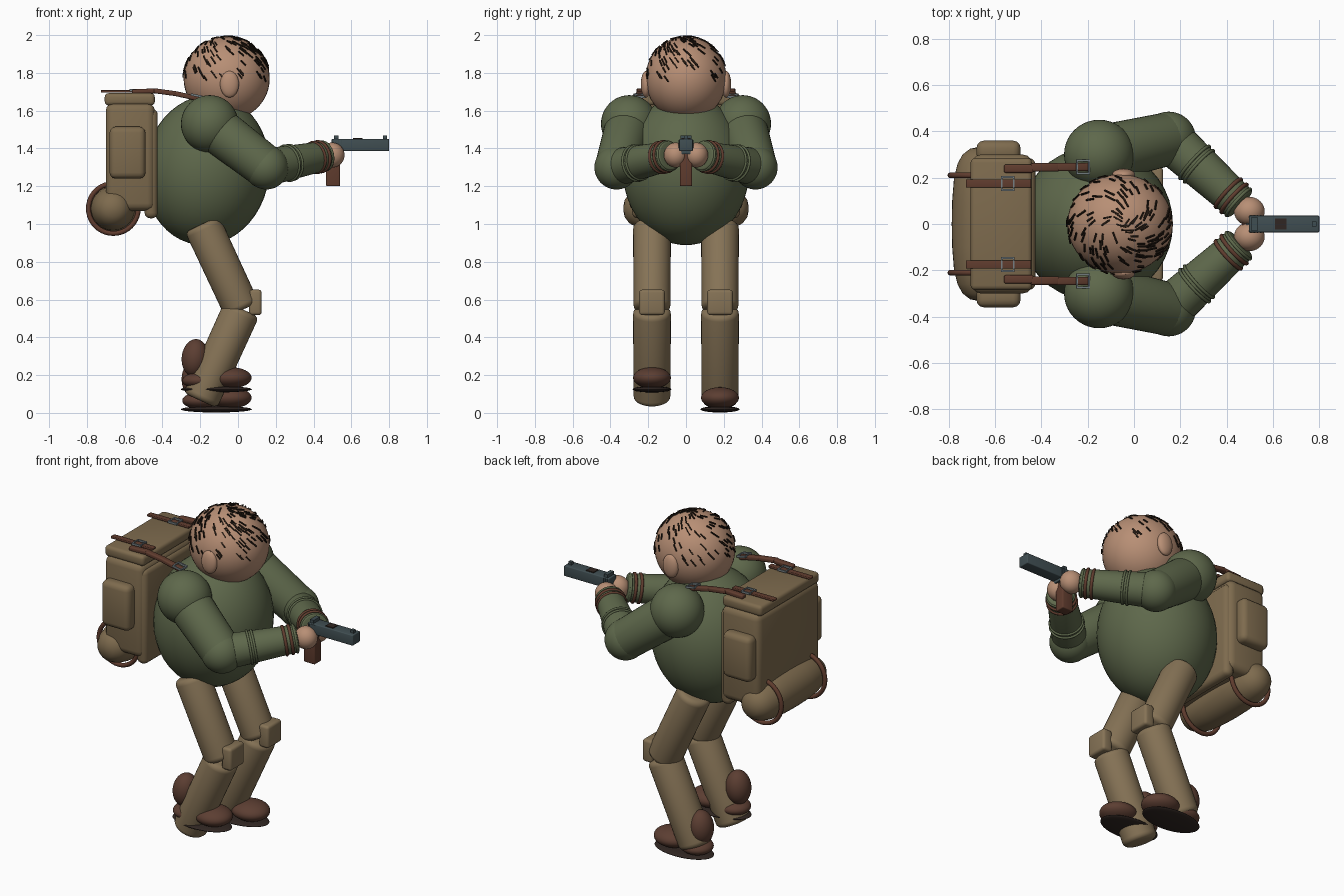
import bpy, bmesh, math, random
from mathutils import Vector, Matrix

cube = bpy.data.objects.get("Cube")
if cube:
    bpy.data.objects.remove(cube, do_unlink=True)
random.seed(4)


def material(name, r, g, b):
    m = bpy.data.materials.new(name)
    col = [(c / 255 / 12.92 if c < 11 else ((c / 255 + 0.055) / 1.055) ** 2.4) for c in (r, g, b)] + [1]
    m.use_nodes = True
    m.diffuse_color = col
    m.node_tree.nodes["Principled BSDF"].inputs["Base Color"].default_value = col
    return m


SKIN = material("skin", 184, 143, 117)
GREEN = material("sweater_green", 94, 104, 75)
KHAKI = material("khaki_cloth", 134, 115, 86)
PACK = material("canvas", 126, 107, 78)
BOOT = material("boot_brown", 92, 62, 50)
SOLE = material("sole_dark", 48, 38, 34)
LEATHER = material("leather", 96, 60, 46)
GUN = material("gunmetal", 64, 78, 82)
STEEL = material("buckle_steel", 118, 128, 132)
HAIR = material("hair_dark", 36, 26, 18)


def finish(name, bm, mat):
    me = bpy.data.meshes.new(name)
    bm.to_mesh(me)
    bm.free()
    me.materials.append(mat)
    ob = bpy.data.objects.new(name, me)
    bpy.context.collection.objects.link(ob)
    bpy.ops.object.select_all(action="DESELECT")
    ob.select_set(True)
    bpy.context.view_layer.objects.active = ob
    bpy.ops.object.shade_smooth_by_angle(angle=math.radians(35))
    return ob


def place(loc, tilt=0.0):
    return Matrix.Translation(loc) @ Matrix.Rotation(tilt, 4, "Y")


def ball(name, loc, radii, mat, tilt=0.0):
    bm = bmesh.new()
    bmesh.ops.create_uvsphere(bm, u_segments=40, v_segments=24, radius=1,
                              matrix=place(loc, tilt) @ Matrix.Diagonal((*radii, 1)))
    return finish(name, bm, mat)


def box(name, loc, size, mat, bevel=0.0, tilt=0.0):
    bm = bmesh.new()
    bmesh.ops.create_cube(bm, size=1, matrix=place(loc, tilt) @ Matrix.Diagonal((*size, 1)))
    if bevel:
        bmesh.ops.bevel(bm, geom=bm.edges[:], offset=bevel, segments=3, profile=0.5, affect="EDGES")
    return finish(name, bm, mat)


def spin(name, a, b, profile, mat, steps=36):
    """Turn (distance, radius) points around the axis from a to b."""
    a, b = Vector(a), Vector(b)
    mat4 = Matrix.Translation(a) @ (b - a).to_track_quat("Z", "Y").to_matrix().to_4x4()
    bm = bmesh.new()
    rings = [[bm.verts.new(mat4 @ Vector((r * math.cos(k * math.tau / steps),
                                          r * math.sin(k * math.tau / steps), d)))
              for k in range(steps)] for d, r in profile]
    for lo, hi in zip(rings, rings[1:]):
        for k in range(steps):
            n = (k + 1) % steps
            bm.faces.new((lo[k], lo[n], hi[n], hi[k]))
    bm.faces.new(rings[0][::-1])
    bm.faces.new(rings[-1])
    return finish(name, bm, mat)


def limb(name, a, b, r1, r2, mat, edge=0.03):
    """Tapered tube with rounded rims."""
    length = (Vector(b) - Vector(a)).length
    soft = [(edge * (1 - math.cos(t)), edge * (1 - math.sin(t))) for t in (0, 0.4, 0.8, 1.2, math.pi / 2)]
    prof = [(d, r1 - cut) for d, cut in soft] + [(length - d, r2 - cut) for d, cut in reversed(soft)]
    return spin(name, a, b, prof, mat)


def ring(name, loc, axis, radius, thick, mat):
    axis = Vector(axis)
    bpy.ops.mesh.primitive_torus_add(major_radius=radius, minor_radius=thick, major_segments=40,
                                     minor_segments=10, location=loc,
                                     rotation=axis.to_track_quat("Z", "Y").to_euler())
    ob = bpy.context.object
    ob.name = name
    ob.data.materials.append(mat)
    bpy.ops.object.shade_smooth()


def strap(name, pts, width, thick, mat):
    """Flat band following points in the x-z plane at a fixed y."""
    for i, (p, q) in enumerate(zip(pts, pts[1:])):
        p, q = Vector(p), Vector(q)
        d = q - p
        box(f"{name}_{i}", (p + q) / 2, (d.length + 0.012, width, thick), mat, thick * 0.3,
            -math.atan2(d.z, d.x))


def buckle(name, x, y, z, tilt=0.0):
    for s in (-1, 1):
        box(name + "_bar", (x + s * 0.026, y, z - s * 0.026 * math.sin(tilt)), (0.008, 0.06, 0.012), STEEL, 0, tilt)
        box(name + "_side", (x, y + s * 0.028, z), (0.06, 0.008, 0.012), STEEL, 0, tilt)


# Torso and head
ball("torso", (-0.165, 0, 1.285), (0.332, 0.335, 0.398), GREEN, math.radians(8))
HEAD, HEAD_R = Vector((-0.06, 0, 1.77)), Vector((0.228, 0.215, 0.222))
ball("head", HEAD, HEAD_R, SKIN)

# Short hair strands swirling out from the crown
bm = bmesh.new()
for i in range(170):
    theta = math.acos(1 - random.random() * 1.02)
    phi = random.uniform(0, math.tau)
    if theta > 1.2 and math.cos(phi) > 0.2 and random.random() < 0.6:
        continue
    n = Vector((math.sin(theta) * math.cos(phi), math.sin(theta) * math.sin(phi), math.cos(theta)))
    down = Vector((math.cos(theta) * math.cos(phi), math.cos(theta) * math.sin(phi), -math.sin(theta)))
    t = (down + 0.8 * n.cross(down)).normalized()
    frame = Matrix((t, n.cross(t), n)).transposed().to_4x4()
    pos = HEAD + Vector(n * HEAD_R for n, HEAD_R in zip(n, HEAD_R)) + n * 0.003
    bmesh.ops.create_cube(bm, size=1, matrix=Matrix.Translation(pos) @ frame
                          @ Matrix.Diagonal((random.uniform(0.03, 0.055), 0.007, 0.006, 1)))
finish("hair_strands", bm, HAIR)

# Paired parts
for s, side in ((1, "left"), (-1, "right")):
    ball(side + "_ear", (-0.045, s * 0.212, 1.74), (0.05, 0.027, 0.07), SKIN)

    # Arm
    shoulder, elbow, wrist = Vector((-0.15, s * 0.3, 1.53)), Vector((0.15, s * 0.368, 1.3)), Vector((0.46, s * 0.085, 1.362))
    ball(side + "_shoulder", shoulder, (0.152, 0.15, 0.152), GREEN)
    limb(side + "_upper_arm", shoulder, elbow, 0.125, 0.115, GREEN, 0.01)
    ball(side + "_elbow", elbow, (0.117,) * 3, GREEN)
    limb(side + "_forearm", elbow, wrist, 0.1, 0.078, GREEN, 0.01)
    along = wrist - elbow
    for f, r in ((0.36, 0.094), (0.42, 0.092), (0.97, 0.077)):
        ring(side + "_sleeve_fold", elbow + along * f, along, r, 0.007, GREEN)
    for f in (0.83, 0.91):
        ring(side + "_wrist_band", elbow + along * f, along, 0.08, 0.009, LEATHER)
    ball(side + "_hand", (0.498, s * 0.055, 1.365), (0.066, 0.062, 0.066), SKIN)

    # Leg
    y = s * 0.18
    limb(side + "_thigh", (-0.19, y, 1.0), (0.022, y, 0.545), 0.1, 0.098, KHAKI)
    limb(side + "_shin", (0.02, y, 0.55), (-0.2, y, 0.065), 0.1, 0.098, KHAKI)
    box(side + "_knee_pad", (0.092, y, 0.585), (0.066, 0.135, 0.135), KHAKI, 0.016)

    # Boot, the right one lifted
    lift = 0 if s > 0 else 0.106
    ball(side + "_sole", (-0.115, y, 0.019 + lift), (0.188, 0.103, 0.017), SOLE)
    ball(side + "_boot_toe", (-0.04, y, 0.08 + lift), (0.112, 0.1, 0.056), BOOT)
    ball(side + "_boot_heel", (-0.228, y, 0.185 + lift), (0.07, 0.075, 0.1), BOOT, math.radians(6))
    ball(side + "_boot_base", (-0.2, y, 0.065 + lift), (0.095, 0.09, 0.045), BOOT)

    # Pack pocket and straps
    box(side + "_pack_pocket", (-0.585, s * 0.315, 1.378), (0.19, 0.09, 0.275), PACK, 0.032)
    strap(side + "_lid_strap", [(-0.72, s * 0.175, 1.702), (-0.45, s * 0.175, 1.702)], 0.036, 0.014, LEATHER)
    buckle(side + "_lid_buckle", -0.545, s * 0.175, 1.708)
    strap(side + "_shoulder_strap", [(-0.555, s * 0.235, 1.7), (-0.44, s * 0.243, 1.705),
                                     (-0.33, s * 0.246, 1.69), (-0.2, s * 0.246, 1.662)], 0.036, 0.026, LEATHER)
    buckle(side + "_shoulder_buckle", -0.22, s * 0.246, 1.68, 0.2)
    ring(side + "_roll_strap", (-0.66, s * 0.21, 1.082), (0, 1, 0), 0.132, 0.013, LEATHER)

# Backpack and bedroll
box("pack_body", (-0.57, 0, 1.355), (0.26, 0.6, 0.57), PACK, 0.04)
box("pack_back_panel", (-0.46, 0, 1.32), (0.07, 0.57, 0.58), PACK, 0.03)
box("pack_lid", (-0.573, 0, 1.66), (0.265, 0.57, 0.065), PACK, 0.02)
half = [(0, 0.125), (0.1, 0.123), (0.2, 0.115), (0.26, 0.1), (0.3, 0.078), (0.325, 0.045), (0.332, 0.01)]
spin("bedroll", (-0.662, 0, 1.082), (-0.662, 1, 1.082),
     [(-d, r) for d, r in reversed(half)] + half[1:], PACK)

# Pistol
box("pistol_slide", (0.648, 0, 1.418), (0.304, 0.072, 0.064), GUN, 0.005)
box("pistol_frame", (0.52, 0, 1.385), (0.07, 0.05, 0.03), GUN)
box("pistol_grip", (0.503, 0, 1.295), (0.074, 0.064, 0.19), LEATHER, 0.006)
box("rear_sight", (0.52, 0, 1.458), (0.025, 0.06, 0.022), GUN)
box("front_sight", (0.778, 0, 1.458), (0.02, 0.02, 0.02), GUN)
box("ejection_port", (0.633, 0, 1.451), (0.05, 0.046, 0.008), SOLE)
for i in range(4):
    box("slide_serration", (0.505 + i * 0.014, 0, 1.42), (0.006, 0.077, 0.05), GUN)
